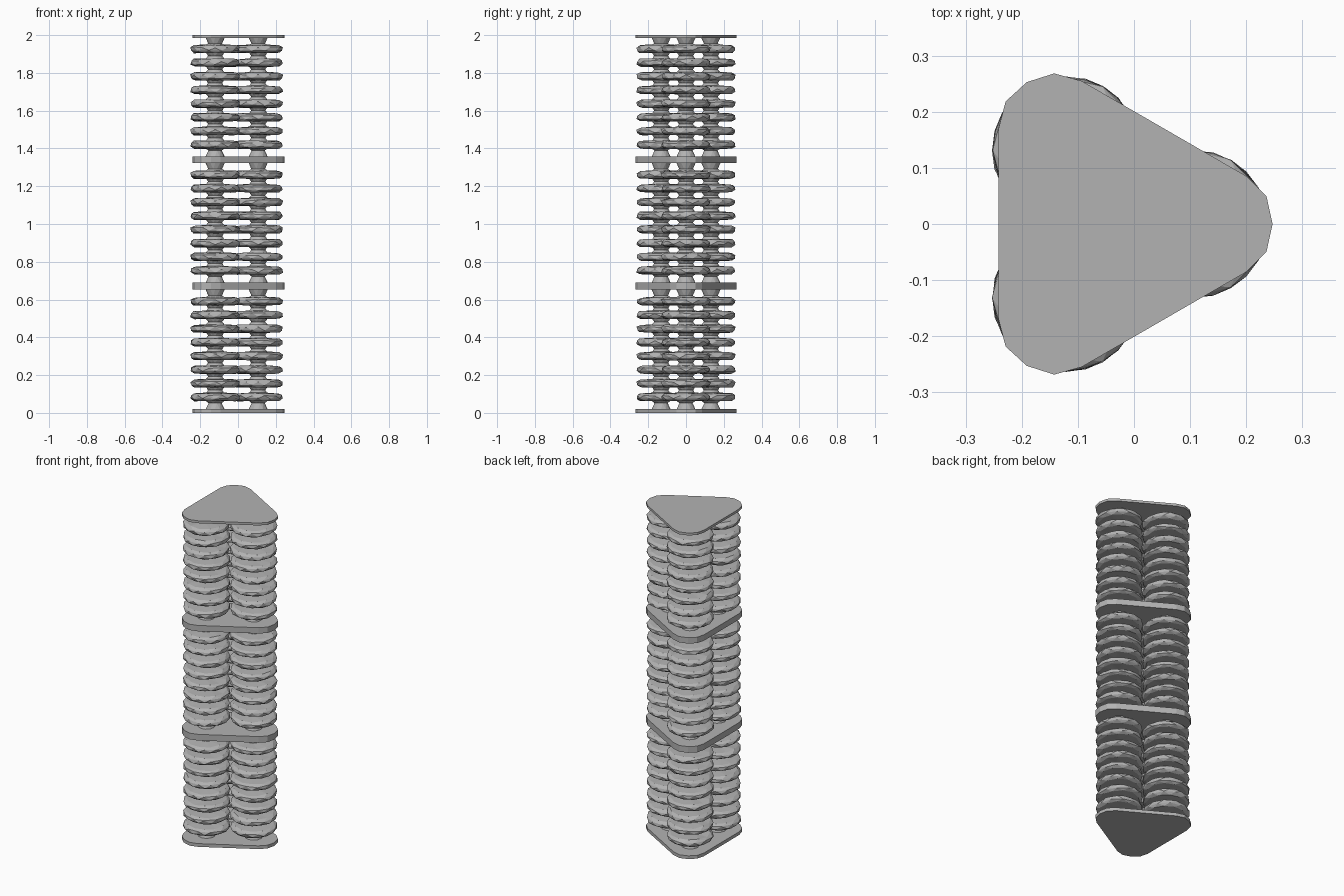
import bpy
import bmesh
import random
from math import cos, sin, pi, radians
from mathutils import Matrix, Vector

cube = bpy.data.objects.get("Cube")
if cube:
    bpy.data.objects.remove(cube, do_unlink=True)

random.seed(4)
SIDES = 12
CENTRE = Vector((-0.045, 0, 0))   # middle of the triangle of columns
REACH = 0.152                     # column distance from that middle

grey = bpy.data.materials.new("plain_grey")
grey.use_nodes = True
grey.diffuse_color = (0.45, 0.45, 0.45, 1)
grey.node_tree.nodes["Principled BSDF"].inputs["Base Color"].default_value = grey.diffuse_color


def finish(bm, name):
    bmesh.ops.recalc_face_normals(bm, faces=bm.faces)
    mesh = bpy.data.meshes.new(name)
    bm.to_mesh(mesh)
    bm.free()
    mesh.materials.append(grey)
    obj = bpy.data.objects.new(name, mesh)
    bpy.context.collection.objects.link(obj)
    return obj


def plate(name, low, high):
    """Triangular plate with clipped round corners."""
    corner = [(0.245, -0.0855), (0.281, -0.05), (0.292, 0), (0.281, 0.05), (0.245, 0.0855)]
    bm = bmesh.new()
    verts = []
    for k in range(3):
        turn = Matrix.Rotation(radians(120 * k), 3, "Z")
        verts += [bm.verts.new(CENTRE + turn @ Vector((x, y, low))) for x, y in corner]
    base = bm.faces.new(verts)
    top = bmesh.ops.extrude_face_region(bm, geom=[base])["geom"]
    moved = [v for v in top if isinstance(v, bmesh.types.BMVert)]
    bmesh.ops.translate(bm, verts=moved, vec=(0, 0, high - low))
    finish(bm, name)


def column(name, centre, low, high, discs):
    """Ribbed post: staggered rings give the faceted, slightly uneven discs."""
    profile = [(0.05, low), (0.036, (low + discs[0]) / 2)]
    for i, z in enumerate(discs):
        profile += [(0.048, z - 0.022), (0.115, z - 0.02), (0.131, z - 0.009),
                    (0.131, z + 0.008), (0.114, z + 0.019), (0.048, z + 0.023)]
        nxt = discs[i + 1] if i + 1 < len(discs) else high
        profile.append((0.038, (z + nxt) / 2))
    profile.append((0.05, high))

    bm = bmesh.new()
    rings = []
    for j, (r, z) in enumerate(profile):
        ring = []
        for i in range(SIDES):
            a = 2 * pi * (i + 0.5 * (j % 2)) / SIDES
            wobble = r * random.uniform(0.98, 1.01)
            lift = random.uniform(-0.003, 0.003) if r > 0.1 else 0
            ring.append(bm.verts.new((centre.x + wobble * cos(a),
                                      centre.y + wobble * sin(a), z + lift)))
        rings.append(ring)
    for j, (a, b) in enumerate(zip(rings, rings[1:])):
        if j % 2:
            a, b = b, a
        for i in range(SIDES):
            n = (i + 1) % SIDES
            bm.faces.new((a[i], a[n], b[i]))
            bm.faces.new((a[n], b[n], b[i]))
    bm.faces.new(rings[0])
    bm.faces.new(rings[-1])
    finish(bm, name)


# Plates
levels = [("bottom_plate", 0, 0.02), ("lower_plate", 0.652, 0.69),
          ("upper_plate", 1.322, 1.358), ("top_plate", 1.985, 2)]
for name, low, high in levels:
    plate(name, low, high)

# Three ribbed columns in each of the three tiers
first_disc = [0.084, 0.754, 1.42]
for tier in range(3):
    discs = [first_disc[tier] + 0.0724 * i for i in range(8)]
    for k, place in enumerate(("left", "back_right", "front_right")):
        a = radians(120 * k)
        centre = CENTRE + Vector((REACH * cos(a), REACH * sin(a), 0))
        column(f"{place}_column_{tier + 1}", centre,
               levels[tier][2], levels[tier + 1][1], discs)
